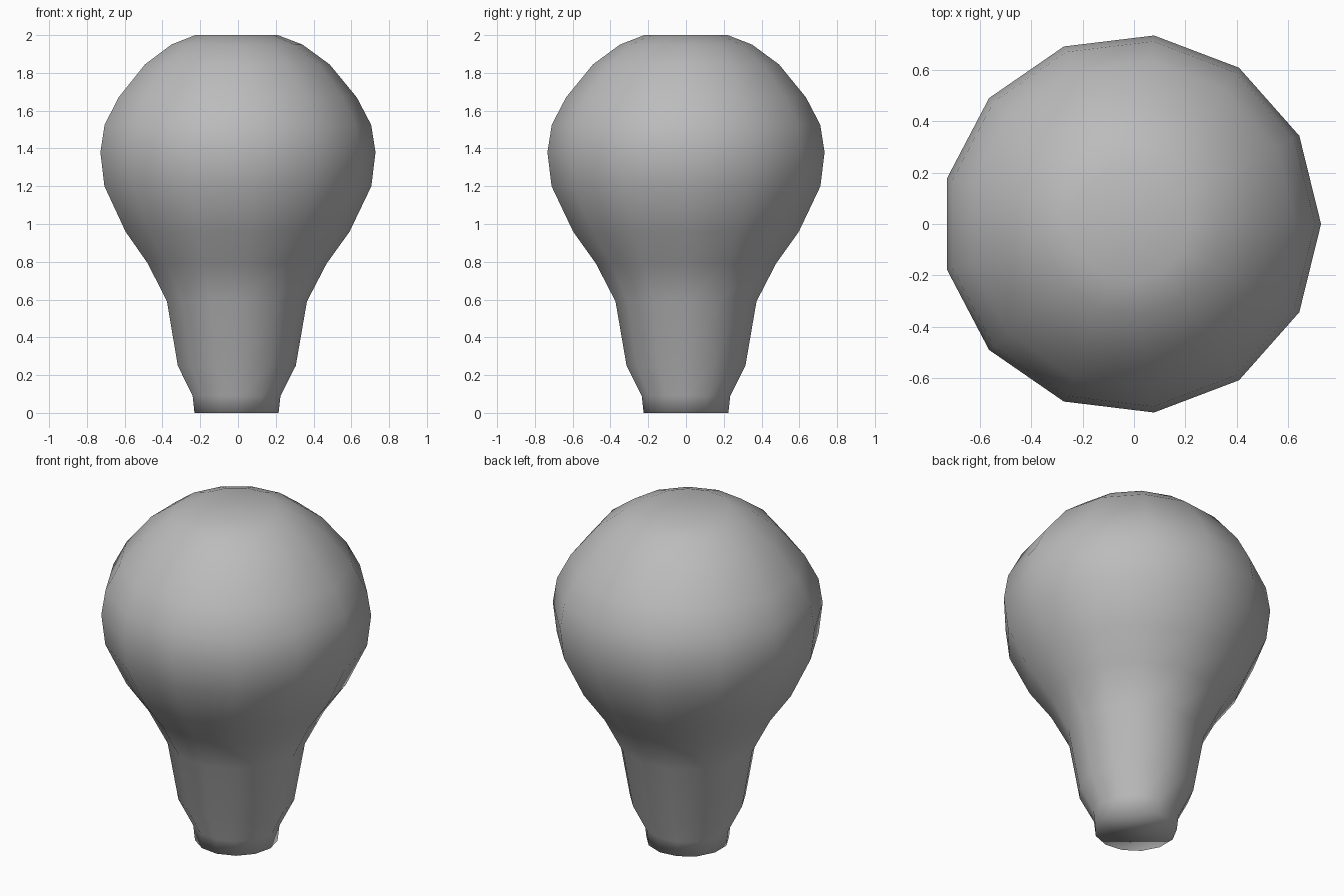
import bpy
import bmesh
from math import cos, sin, tau

cube = bpy.data.objects.get("Cube")
if cube:
    bpy.data.objects.remove(cube, do_unlink=True)

SIDES = 13
CENTRE_X = -0.011

# Outline from the foot up to the crown: (radius, height)
PROFILE = [
    (0.226, 0.0), (0.236, 0.09), (0.317, 0.25), (0.376, 0.59),
    (0.48, 0.79), (0.602, 0.96), (0.717, 1.2), (0.739, 1.38),
    (0.716, 1.525), (0.64, 1.67), (0.496, 1.845), (0.352, 1.95),
    (0.222, 2.0),
]


def flat_material(name, colour):
    mat = bpy.data.materials.new(name)
    mat.use_nodes = True
    mat.diffuse_color = colour
    mat.node_tree.nodes["Principled BSDF"].inputs["Base Color"].default_value = colour
    return mat


def lathe(name, profile, sides, mat):
    """Closed, smooth solid of revolution with flat end caps."""
    bm = bmesh.new()
    rings = [
        [bm.verts.new((CENTRE_X + r * cos(tau * i / sides), r * sin(tau * i / sides), z))
         for i in range(sides)]
        for r, z in profile
    ]
    for low, high in zip(rings, rings[1:]):
        for i in range(sides):
            j = (i + 1) % sides
            bm.faces.new((low[i], low[j], high[j], high[i]))
    bm.faces.new(rings[0][::-1])
    bm.faces.new(rings[-1])
    for face in bm.faces:
        face.smooth = True
    mesh = bpy.data.meshes.new(name)
    bm.to_mesh(mesh)
    bm.free()
    mesh.materials.append(mat)
    obj = bpy.data.objects.new(name, mesh)
    bpy.context.collection.objects.link(obj)
    return obj


# Round bulb with its tapering neck and foot
grey = flat_material("plain grey", (0.5, 0.5, 0.5, 1.0))
lathe("bulb", PROFILE, SIDES, grey)
